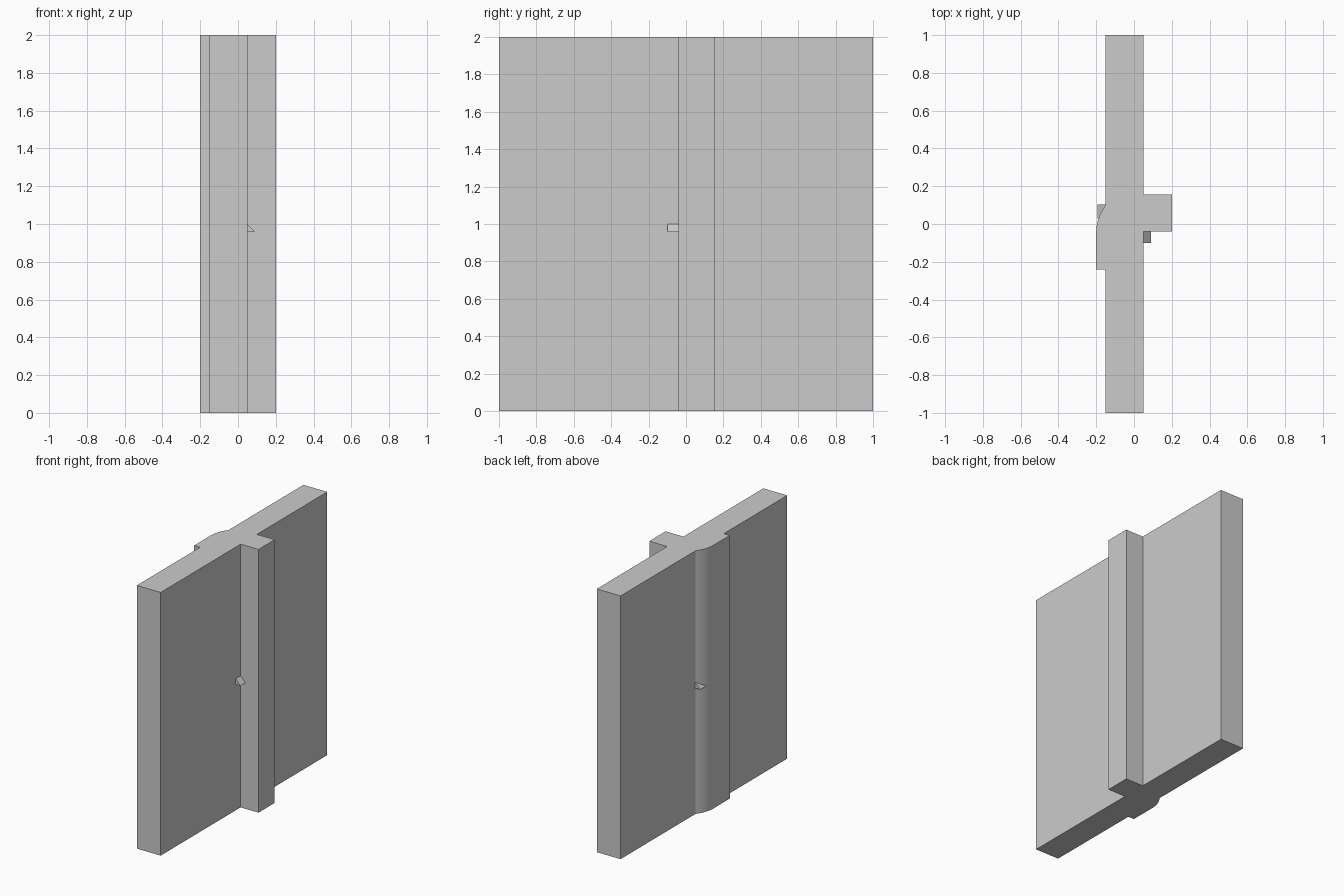
import bpy
import bmesh

if "Cube" in bpy.data.objects:
    bpy.data.objects.remove(bpy.data.objects["Cube"])


def prism(name, points, axis, start, end):
    """Extrude a closed outline along y or z."""
    def place(p, d):
        return (p[0], p[1], d) if axis == "z" else (p[0], d, p[1])
    bm = bmesh.new()
    face = bm.faces.new([bm.verts.new(place(p, start)) for p in points])
    out = bmesh.ops.extrude_face_region(bm, geom=[face])
    for v in out["geom"]:
        if isinstance(v, bmesh.types.BMVert):
            v.co["yz".index(axis) + 1] = end
    bmesh.ops.recalc_face_normals(bm, faces=bm.faces)
    mesh = bpy.data.meshes.new(name)
    bm.to_mesh(mesh)
    bm.free()
    obj = bpy.data.objects.new(name, mesh)
    bpy.context.collection.objects.link(obj)
    return obj


# Wall panel: square rib on the right, strip with a rounded shoulder on the left
STEPS = 8
shoulder = [(-0.2 + 0.05 * (i / STEPS) ** 2, -0.04 + 0.14 * i / STEPS)
            for i in range(STEPS + 1)]
outline = [(-0.15, -1), (0.05, -1), (0.05, -0.04), (0.2, -0.04),
           (0.2, 0.155), (0.05, 0.155), (0.05, 1), (-0.15, 1)]
outline += shoulder[::-1] + [(-0.2, -0.24), (-0.15, -0.24)]
panel = prism("wall_panel", outline, "z", 0, 2)
bpy.context.view_layer.objects.active = panel
panel.select_set(True)
bpy.ops.object.shade_smooth_by_angle()

# Small wedge catches tucked beside the rib and the strip
prism("right_catch", [(0.05, 1.0), (0.05, 0.957), (0.09, 0.957)], "y", -0.1, -0.04)
prism("left_catch", [(-0.15, 1.0), (-0.15, 0.957), (-0.192, 0.957)], "y", 0.03, 0.104)
